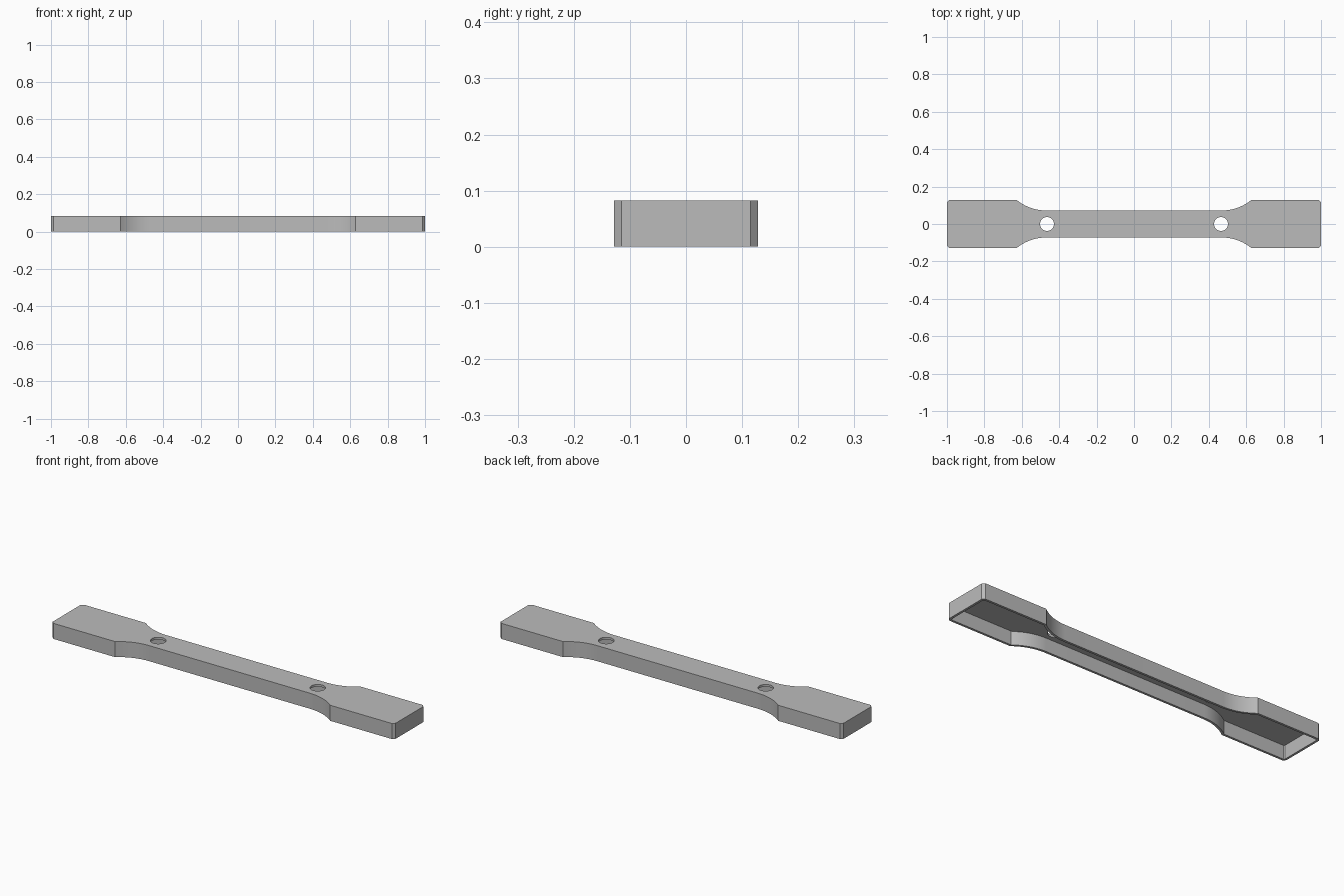
import bpy, bmesh
from math import sin, cos, asin

HEIGHT = 0.082
WALL = 0.012
GRIP_HALF, NECK_HALF = 0.128, 0.072
ARC_START, ARC_END = 0.468, 0.627
CHAMFER = 0.013
HOLE_X, HOLE_R = 0.465, 0.037

cube = bpy.data.objects.get("Cube")
if cube:
    bpy.data.objects.remove(cube, do_unlink=True)

# Single grey material
grey = bpy.data.materials.new("plain grey")
grey.use_nodes = True
colour = (0.5, 0.5, 0.5, 1)
grey.diffuse_color = colour
grey.node_tree.nodes["Principled BSDF"].inputs["Base Color"].default_value = colour


def outline():
    """Waisted bar outline: one quarter, mirrored into four."""
    dx, dy = ARC_END - ARC_START, GRIP_HALF - NECK_HALF
    radius = (dx * dx + dy * dy) / (2 * dy)
    sweep, steps = asin(dx / radius), 12
    quarter = [(ARC_START + radius * sin(sweep * i / steps),
                NECK_HALF + radius * (1 - cos(sweep * i / steps)))
               for i in range(steps + 1)]
    quarter += [(1 - CHAMFER, GRIP_HALF), (1, GRIP_HALF - CHAMFER)]
    back = [(-x, y) for x, y in reversed(quarter)] + quarter
    return back + [(-x, -y) for x, y in back]


# Open-bottomed shell: top plate and side walls
bm = bmesh.new()
points = outline()
top = [bm.verts.new((x, y, HEIGHT)) for x, y in points]
low = [bm.verts.new((x, y, 0)) for x, y in points]
bm.faces.new(top)
for i in range(len(points)):
    j = (i + 1) % len(points)
    bm.faces.new((top[i], low[i], low[j], top[j]))
bmesh.ops.recalc_face_normals(bm, faces=bm.faces)
top_face = max(bm.faces, key=lambda f: f.calc_center_median().z)
if top_face.normal.z < 0:
    bmesh.ops.reverse_faces(bm, faces=bm.faces)
mesh = bpy.data.meshes.new("bar_shell")
bm.to_mesh(mesh)
bm.free()
mesh.materials.append(grey)
bar = bpy.data.objects.new("bar_shell", mesh)
bpy.context.collection.objects.link(bar)

# Wall thickness
shell = bar.modifiers.new("wall", 'SOLIDIFY')
shell.thickness = WALL
shell.offset = -1
shell.use_even_offset = True
shell.use_quality_normals = True

# Round holes near both ends of the neck
cutters = []
for side, x in (("right", -HOLE_X), ("left", HOLE_X)):
    bpy.ops.mesh.primitive_cylinder_add(vertices=40, radius=HOLE_R, depth=0.06,
                                        location=(x, 0, HEIGHT))
    cutter = bpy.context.object
    cutter.name = side + "_hole_cutter"
    cutter.hide_render = True
    cutter.data.materials.append(grey)
    cut = bar.modifiers.new(side + "_hole", 'BOOLEAN')
    cut.operation = 'DIFFERENCE'
    cut.solver = 'EXACT'
    cut.object = cutter
    cutters.append(cutter)

# Apply modifiers, drop cutters, smooth the curved walls
bpy.ops.object.select_all(action='DESELECT')
bar.select_set(True)
bpy.context.view_layer.objects.active = bar
bpy.ops.object.convert(target='MESH')
for cutter in cutters:
    bpy.data.objects.remove(cutter, do_unlink=True)
bpy.ops.object.shade_smooth_by_angle(angle=0.5)
